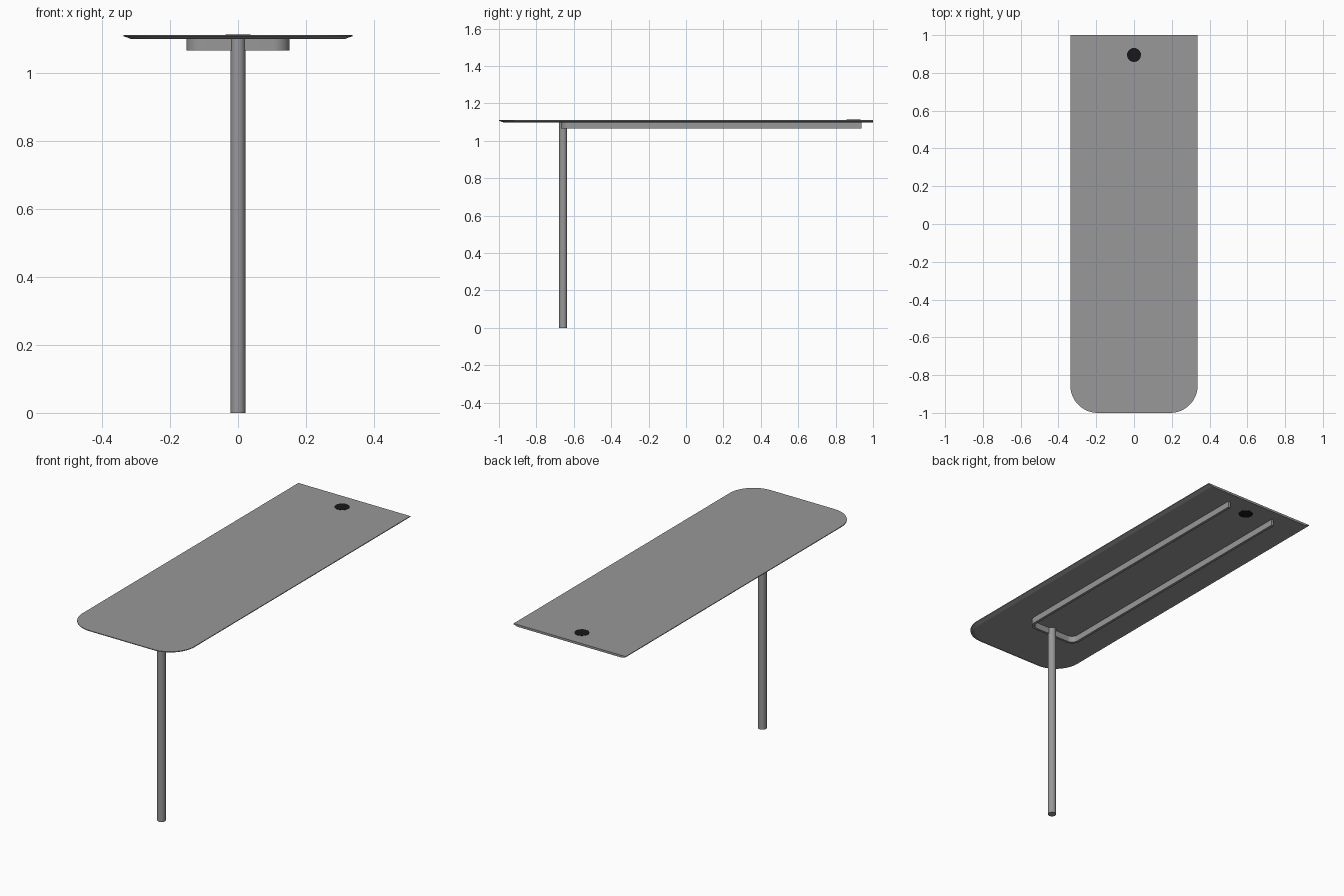
import bpy, bmesh
from math import sin, cos, pi

if "Cube" in bpy.data.objects:
    bpy.data.objects.remove(bpy.data.objects["Cube"])


def material(name, v):
    mat = bpy.data.materials.new(name)
    mat.diffuse_color = (v, v, v, 1)
    mat.use_nodes = True
    mat.node_tree.nodes["Principled BSDF"].inputs["Base Color"].default_value = mat.diffuse_color
    return mat


GREY = material("dark_grey", 0.315)
BLACK = material("black_plastic", 0.009)


def u_outline(hw, y0, y1, r, n=14):
    """Half-width hw, square back at y1, rounded front corners at y0."""
    pts = [(-hw, y1)]
    for cx, a0 in ((-hw + r, pi), (hw - r, 1.5 * pi)):
        for i in range(n + 1):
            a = a0 + i / n * pi / 2
            pts.append((cx + r * cos(a), y0 + r + r * sin(a)))
    pts.append((hw, y1))
    return pts


def finish(name, bm, mat=GREY):
    bmesh.ops.recalc_face_normals(bm, faces=bm.faces[:])
    me = bpy.data.meshes.new(name)
    bm.to_mesh(me)
    bm.free()
    me.materials.append(mat)
    ob = bpy.data.objects.new(name, me)
    bpy.context.collection.objects.link(ob)
    bpy.ops.object.select_all(action='DESELECT')
    ob.select_set(True)
    bpy.context.view_layer.objects.active = ob
    bpy.ops.object.shade_smooth_by_angle(angle=0.25)
    return ob


def loft(bm, rings, closed=False):
    """Bridge rings of equal length and cap both ends."""
    rows = [[bm.verts.new(p) for p in ring] for ring in rings]
    n = len(rows[0])
    for a, b in zip(rows, rows[1:]):
        for i in range(n):
            j = (i + 1) % n
            bm.faces.new((a[i], a[j], b[j], b[i]))
    bm.faces.new(rows[0])
    bm.faces.new(rows[-1])


def cylinder(name, x, y, z0, z1, r, mat=GREY, seg=40):
    bm = bmesh.new()
    angles = [2 * pi * i / seg for i in range(seg)]
    loft(bm, [[(x + r * cos(a), y + r * sin(a), z) for a in angles] for z in (z0, z1)])
    return finish(name, bm, mat)


# Desktop: underside chamfered on the sides and front, square at the back
bm = bmesh.new()
levels = ((0.022, 1.099), (0.0, 1.107), (0.0, 1.111))
loft(bm, [[(x, y, z) for x, y in u_outline(0.337 - d, -1 + d, 1, 0.145 - d)]
          for d, z in levels])
finish("desktop", bm)

# U-shaped flat rail under the desktop
bm = bmesh.new()
t = 0.014
outer = u_outline(0.152, -0.668, 0.937, 0.05)
inner = u_outline(0.152 - t, -0.668 + t, 0.937, 0.05 - t)
loft(bm, [[(*o, 1.065), (*o, 1.1), (*i, 1.1), (*i, 1.065)] for o, i in zip(outer, inner)])
finish("support_rail", bm)

# Single front post
cylinder("leg_post", 0, -0.657, 0, 1.1, 0.0215)

# Dark cable grommet through the top
cylinder("cable_grommet", 0, 0.895, 1.098, 1.1125, 0.037, BLACK)
